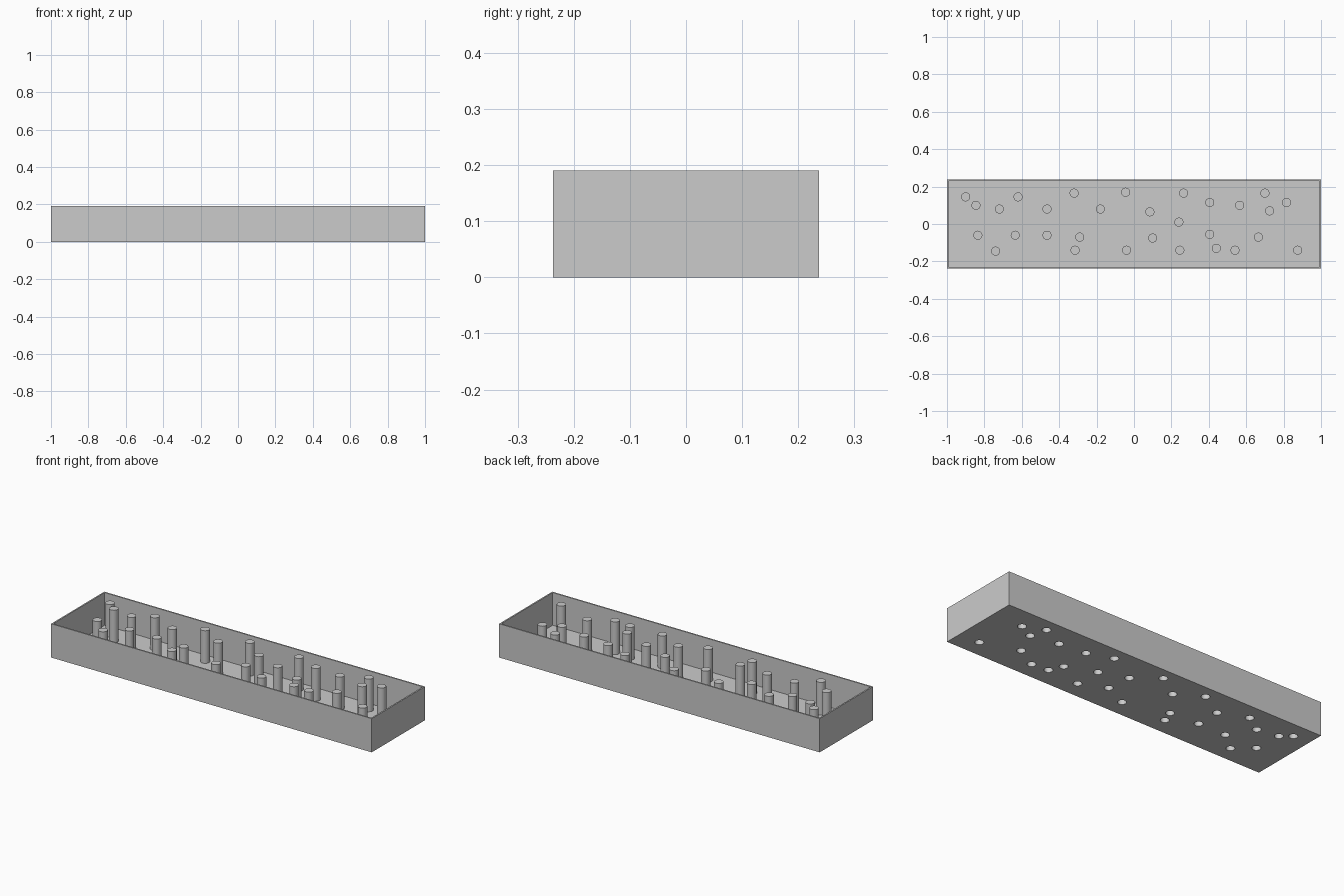
import bpy
import bmesh
from mathutils import Matrix, Vector

LENGTH, DEPTH, HEIGHT = 2.0, 0.474, 0.19
WALL, FLOOR = 0.008, 0.006
PIN_RADIUS, BORE_RADIUS, CAP = 0.024, 0.0225, 0.002

# Scattered pin positions (x, y)
PINS = [
    (-.90, .145), (-.845, .10), (-.72, .08), (-.62, .145), (-.465, .08),
    (-.32, .165), (-.18, .08), (-.045, .17), (.085, .065), (.265, .165),
    (.24, .01), (.405, .115), (.565, .10), (.70, .165), (.725, .07),
    (.815, .115), (-.835, -.06), (-.74, -.145), (-.635, -.06), (-.465, -.06),
    (-.29, -.07), (-.315, -.14), (-.04, -.14), (.10, -.075), (.245, -.14),
    (.405, -.055), (.44, -.13), (.54, -.14), (.665, -.07), (.875, -.14),
]

default_cube = bpy.data.objects.get("Cube")
if default_cube:
    bpy.data.objects.remove(default_cube, do_unlink=True)

grey = bpy.data.materials.new("plain grey")
grey.use_nodes = True
grey.diffuse_color = (0.6, 0.6, 0.6, 1)
grey.node_tree.nodes["Principled BSDF"].inputs["Base Color"].default_value = grey.diffuse_color


def make_object(name, bm):
    mesh = bpy.data.meshes.new(name)
    bm.to_mesh(mesh)
    bm.free()
    obj = bpy.data.objects.new(name, mesh)
    bpy.context.collection.objects.link(obj)
    mesh.materials.append(grey)
    return obj


def make_cylinders(name, radius, bottom, top):
    bm = bmesh.new()
    for x, y in PINS:
        bmesh.ops.create_cone(
            bm, cap_ends=True, segments=32, radius1=radius, radius2=radius,
            depth=top - bottom,
            matrix=Matrix.Translation((x, y, (top + bottom) / 2)))
    return make_object(name, bm)


def activate(obj):
    bpy.ops.object.select_all(action='DESELECT')
    obj.select_set(True)
    bpy.context.view_layer.objects.active = obj


# Open tray: box whose top is inset into a rim and sunk to the floor
bm = bmesh.new()
bmesh.ops.create_cube(bm, size=1)
bmesh.ops.scale(bm, vec=(LENGTH, DEPTH, HEIGHT), verts=bm.verts)
bmesh.ops.translate(bm, vec=(0, 0, HEIGHT / 2), verts=bm.verts)
top = max(bm.faces, key=lambda f: f.calc_center_median().z)
bmesh.ops.inset_region(bm, faces=[top], thickness=WALL, use_even_offset=True)
result = bmesh.ops.extrude_discrete_faces(bm, faces=[top])
sunk = result["faces"][0]
bmesh.ops.translate(bm, vec=Vector((0, 0, FLOOR - HEIGHT)), verts=sunk.verts)
bmesh.ops.recalc_face_normals(bm, faces=bm.faces)
tray = make_object("tray", bm)

# Pins level with the rim, and the bores that open them from below
pins = make_cylinders("pins", PIN_RADIUS, FLOOR / 2, HEIGHT)
bores = make_cylinders("bore_cutter", BORE_RADIUS, -0.05, HEIGHT - CAP)
bores.hide_render = True

for obj in (tray, pins):
    activate(obj)
    cut = obj.modifiers.new("bores", 'BOOLEAN')
    cut.operation = 'DIFFERENCE'
    cut.solver = 'EXACT'
    cut.object = bores
    bpy.ops.object.modifier_apply(modifier=cut.name)
    bpy.ops.object.shade_smooth_by_angle()

bpy.data.objects.remove(bores, do_unlink=True)
